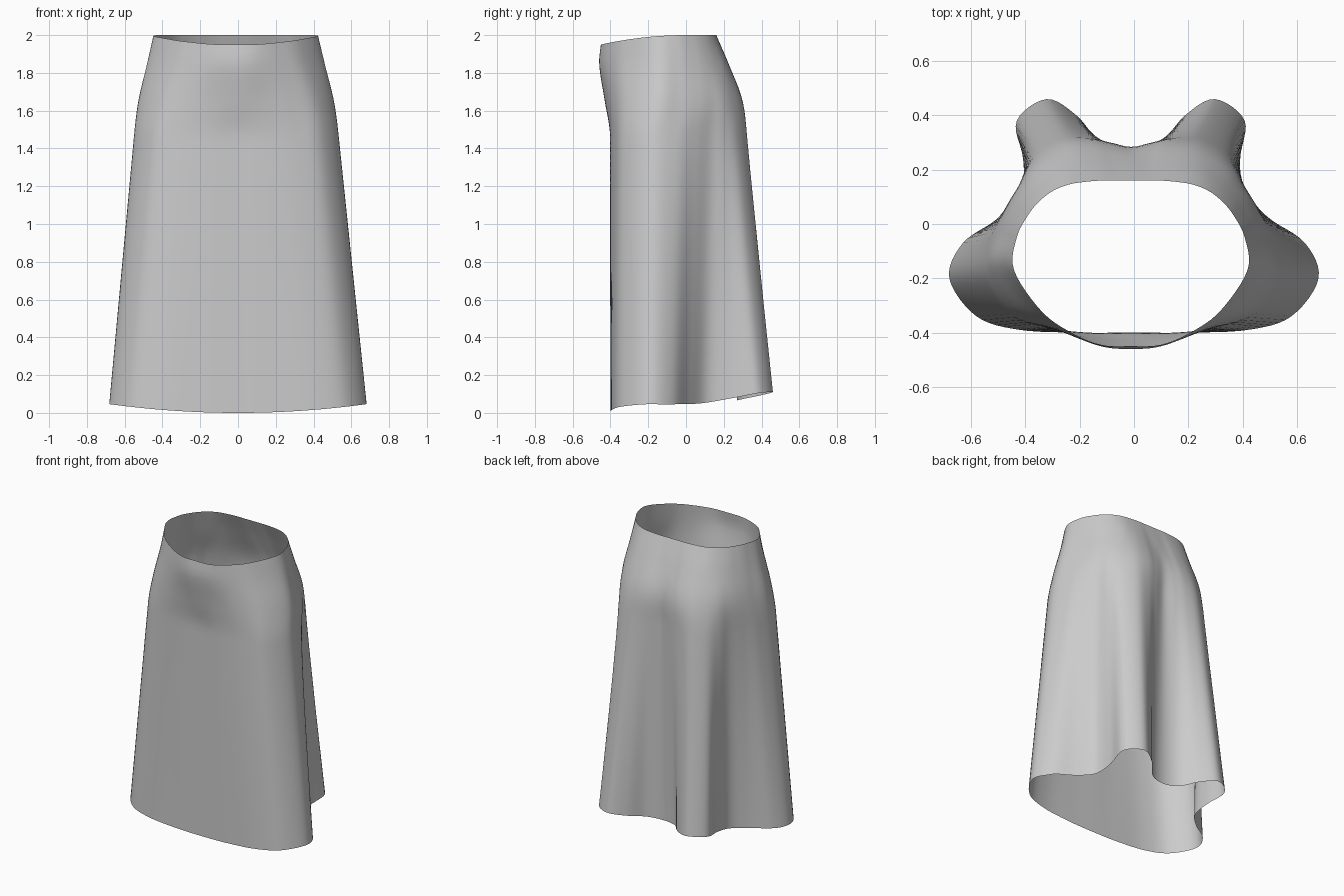
import bpy
import bmesh
from mathutils import Vector

cube = bpy.data.objects.get("Cube")
if cube:
    bpy.data.objects.remove(cube, do_unlink=True)

# Half cross-sections in hundredths, from front centre round the left side to back centre
WAIST = [(0, -45), (11, -44.5), (22, -40), (33, -32), (43, -17), (42, -5), (38, 3),
         (34, 8), (29, 12), (23, 14.5), (17, 15.5), (11, 16), (6, 16), (0, 16)]
BELLY = [(0, -46), (11, -45), (24, -40), (36, -32), (46.5, -16), (45, -4), (41, 5),
         (37, 11), (32, 16), (26, 20), (19, 22), (12, 22.5), (6, 22), (0, 22)]
HIP = [(0, -43), (13, -42), (28, -39), (42, -32), (51.5, -16), (49, -3), (45, 7),
       (41, 14), (37, 20), (31, 25), (23, 29), (14, 30), (7, 29), (0, 28)]
THIGH = [(0, -40), (16, -40), (32, -38), (45, -33), (54, -19), (52, -5), (47, 5),
         (42, 13), (39, 20), (34, 27), (25, 32), (16, 32), (8, 30), (0, 28)]
HEM = [(0, -40), (20, -40), (42, -39), (58, -34), (68, -20), (63, -7), (50, 2),
       (41, 11), (40, 24), (42, 38), (31, 46), (20, 40), (11, 30), (0, 27)]
STEPS = 6    # subdivisions between neighbouring profile points
ROWS = 48    # rows from hem to waist


def hem_height(x, y):
    return 0.1 * x * x + 0.18 * max(0, y + 0.1)


def waist_height(x, y):
    u = min(1, (y + 0.45) / 0.45)
    return 1.95 + 0.05 * (1 - (1 - u) ** 2)


def closed_curve(half, height):
    """Mirror a half section and smooth it into a closed ring of points."""
    pts = half + [(-x, y) for x, y in half[-2:0:-1]]
    pts = [Vector((x, y, 0)) / 100 for x, y in pts]
    n = len(pts)
    ring = []
    for i in range(n):
        a, b, c, d = (pts[(i + k) % n] for k in (-1, 0, 1, 2))
        for s in range(STEPS):
            t = s / STEPS
            p = b + (c - a) * t / 2 + (a - b * 2.5 + c * 2 - d / 2) * t ** 2 \
                + ((b - c) * 1.5 + (d - a) / 2) * t ** 3
            p.z = height(p.x, p.y) if callable(height) else height
            ring.append(p)
    return ring


def column_point(col, z):
    """Smooth interpolation up one column of section points."""
    n = len(col)

    def slope(i):
        lo, hi = col[max(0, i - 1)], col[min(n - 1, i + 1)]
        return (hi - lo) / (hi.z - lo.z)
    i = 0
    while i < n - 2 and z > col[i + 1].z:
        i += 1
    a, b = col[i], col[i + 1]
    # the long lower panel hangs straight
    ma, mb = slope(i), slope(i + 1)
    if i == 0:
        mb = (b - a) / (b.z - a.z)
    elif i == 1:
        ma = (a - col[0]) / (a.z - col[0].z)
    h = b.z - a.z
    t = (z - a.z) / h
    p = a * (2 * t**3 - 3 * t**2 + 1) + ma * h * (t**3 - 2 * t**2 + t) \
        + b * (3 * t**2 - 2 * t**3) + mb * h * (t**3 - t**2)
    p.z = z
    # slight lean to the right, fading out at the side hem
    p.x -= 0.012 * max(z / 2, min(1, max(0, p.y * 3)))
    return p


# Skirt shell: one open draped surface lofted through the sections
rings = [closed_curve(HEM, hem_height), closed_curve(THIGH, 1.45), closed_curve(HIP, 1.65),
         closed_curve(BELLY, 1.85), closed_curve(WAIST, waist_height)]
columns = list(zip(*rings))
bm = bmesh.new()
grid = []
for r in range(ROWS + 1):
    t = r / ROWS
    grid.append([bm.verts.new(column_point(c, c[0].z + (c[-1].z - c[0].z) * t)) for c in columns])
for low, high in zip(grid, grid[1:]):
    for i in range(len(low)):
        j = (i + 1) % len(low)
        bm.faces.new((low[i], low[j], high[j], high[i])).smooth = True
mesh = bpy.data.meshes.new("skirt")
bm.to_mesh(mesh)
bm.free()
skirt = bpy.data.objects.new("skirt", mesh)
bpy.context.collection.objects.link(skirt)

# Plain grey cloth
cloth = bpy.data.materials.new("grey_cloth")
cloth.use_nodes = True
colour = (0.6, 0.6, 0.6, 1)
cloth.diffuse_color = colour
cloth.node_tree.nodes["Principled BSDF"].inputs["Base Color"].default_value = colour
mesh.materials.append(cloth)
